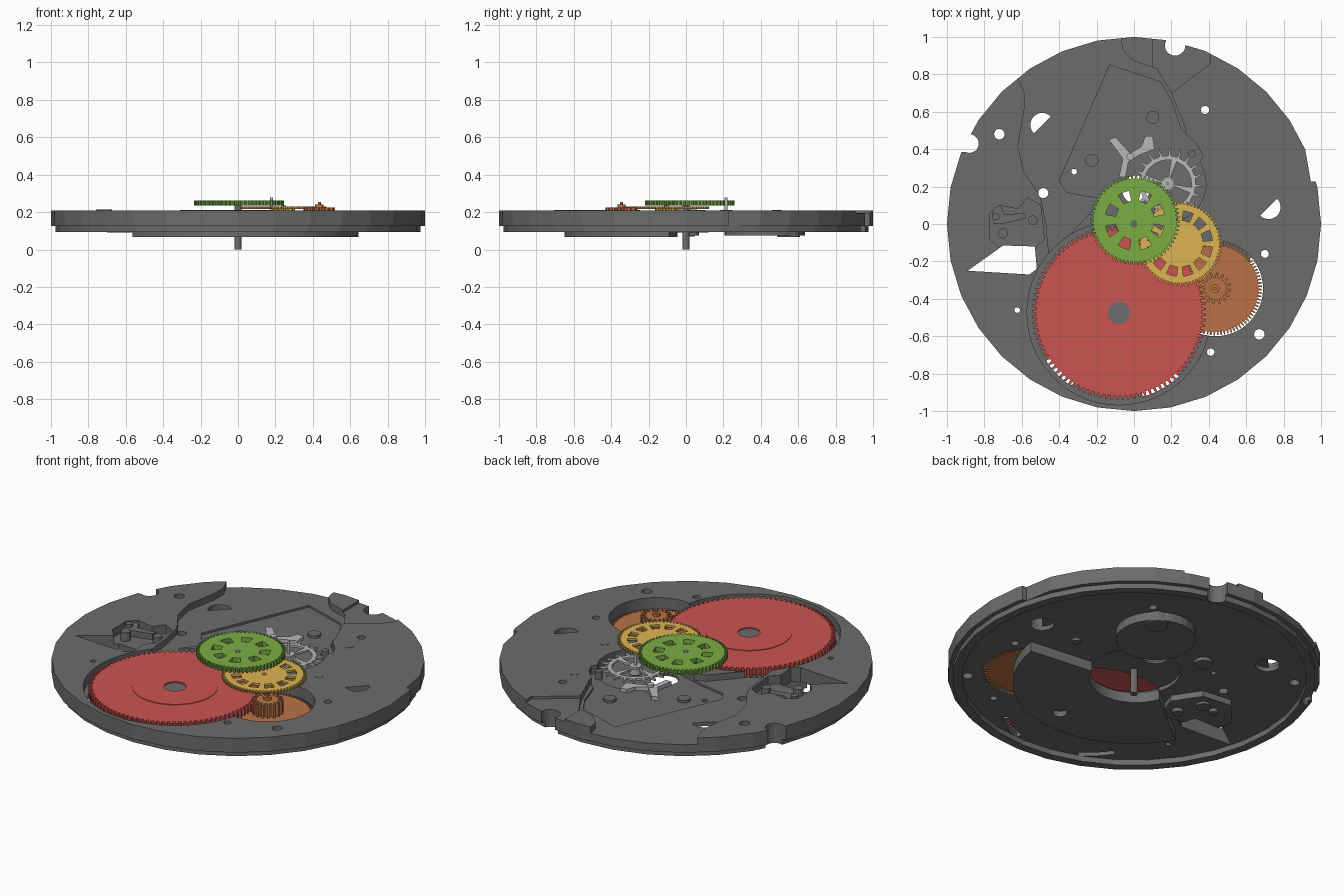
import bpy, bmesh
from math import cos, sin, pi, radians

if "Cube" in bpy.data.objects:
    bpy.data.objects.remove(bpy.data.objects["Cube"])

def mat(name, r, g, b):
    m = bpy.data.materials.new(name)
    m.diffuse_color = (r, g, b, 1)
    m.use_nodes = True
    m.node_tree.nodes["Principled BSDF"].inputs["Base Color"].default_value = m.diffuse_color
    return m

DARK = mat("dark_steel", .15, .15, .15)
LIGHT = mat("light_steel", .48, .48, .48)
RED = mat("red", .59, .09, .08)
ORANGE = mat("orange", .49, .17, .065)
YELLOW = mat("yellow", .72, .46, .085)
GREEN = mat("green", .20, .42, .06)

def prism(name, loops, z0, z1, m=None):
    """Extrude an outline (first loop) with optional holes from z0 to z1."""
    cu = bpy.data.curves.new(name, 'CURVE')
    cu.dimensions, cu.fill_mode, cu.extrude = '2D', 'BOTH', (z1 - z0) / 2
    for lp in loops:
        s = cu.splines.new('POLY')
        s.points.add(len(lp) - 1)
        for p, (x, y) in zip(s.points, lp):
            p.co = (x, y, 0, 1)
        s.use_cyclic_u = True
    tmp = bpy.data.objects.new(name, cu)
    bpy.context.collection.objects.link(tmp)
    bpy.context.view_layer.update()
    me = bpy.data.meshes.new_from_object(tmp.evaluated_get(bpy.context.evaluated_depsgraph_get()))
    bpy.data.objects.remove(tmp)
    bm = bmesh.new()
    bm.from_mesh(me)
    bmesh.ops.remove_doubles(bm, verts=bm.verts, dist=1e-5)
    bmesh.ops.translate(bm, verts=bm.verts, vec=(0, 0, (z0 + z1) / 2))
    bmesh.ops.recalc_face_normals(bm, faces=bm.faces)
    for f in bm.faces:
        f.smooth = False
    bm.to_mesh(me)
    bm.free()
    me.materials.clear()
    if m:
        me.materials.append(m)
    ob = bpy.data.objects.new(name, me)
    bpy.context.collection.objects.link(ob)
    return ob

def arc(x, y, r, a0=0, a1=360, n=32):
    k = n if a1 - a0 == 360 else n - 1
    return [(x + r * cos(radians(a0 + (a1 - a0) * i / k)),
             y + r * sin(radians(a0 + (a1 - a0) * i / k))) for i in range(n)]

def teeth(x, y, r, depth, n):
    pts = []
    for i in range(n):
        for f, rr in ((0, r - depth), (.4, r - depth), (.52, r), (.88, r)):
            a = 2 * pi * (i + f) / n
            pts.append((x + rr * cos(a), y + rr * sin(a)))
    return pts

def windows(x, y, r0, r1, n, fill, start=0):
    out = []
    for i in range(n):
        a = start + 360 * i / n
        h = 180 / n * fill
        out.append(arc(x, y, r1, a - h, a + h, 5) + arc(x, y, r0, a - h, a + h, 5)[::-1])
    return out

def disc(name, x, y, r, z0, z1, m=DARK, n=32):
    return prism(name, [arc(x, y, r, n=n)], z0, z1, m)

def cut(target, loop, z0, z1):
    c = prism("cutter", [loop], z0, z1, DARK)
    md = target.modifiers.new("cut", 'BOOLEAN')
    md.operation, md.solver, md.object = 'DIFFERENCE', 'EXACT', c
    bpy.context.view_layer.update()
    me = bpy.data.meshes.new_from_object(target.evaluated_get(bpy.context.evaluated_depsgraph_get()))
    target.modifiers.clear()
    target.data = me
    bpy.data.objects.remove(c)

RC, OC, YC, GC, EC = (-.08, -.475), (.435, -.345), (.245, -.105), (.005, .02), (.18, .215)

# main plate and lower rim
plate = disc("main_plate", 0, 0, 1, .125, .21)
rim = prism("lower_rim", [arc(0, 0, .975), arc(0, 0, .925)], .093, .126, DARK)

# edge notches
for ob in (plate, rim):
    cut(ob, arc(.22, .955, .055, n=20), 0, .4)
    cut(ob, [(.17, .96), (.17, 1.1), (.27, 1.1), (.27, .96)], 0, .4)
    cut(ob, arc(-.88, .43, .05, n=20), 0, .4)
    cut(ob, [(-.88, .385), (-1.1, .385), (-1.1, .475), (-.88, .475)], 0, .4)
    cut(ob, [(.91, .43), (.945, .228), (1.1, .22), (1.1, .43)], 0, .4)

# top pockets: lowered back sector, balance pocket, notch step, side lever pocket
cut(plate, [(-.68, .9), (-.62, .78), (-.585, .7), (-.585, .62), (-.62, .42), (-.59, .28), (-.5, .15),
            (-.47, 0), (-.455, -.16), (-.38, -.1), (-.2, .1), (.1, .2), (.28, .5), (.2, .7), (.12, .83),
            (0, .87), (-.06, .93), (-.09, 1.1), (-.6, 1.1)], .172, .4)
cut(plate, [(.1, .84), (.2, .7), (.41, .86), (.405, 1.1), (.1, 1.1)], .195, .4)
cut(plate, [(-.13, .85), (.14, .76), (.2, .66), (.25, .51), (.34, .42), (.37, .36), (.33, .3), (.25, .1),
            (0, .08), (-.2, .14), (-.36, .17), (-.4, .23)], .16, .4)
cut(plate, arc(*EC, .205), .156, .4)
cut(plate, [(-.77, .06), (-.72, .1), (-.62, .08), (-.57, .14), (-.5, .1), (-.48, -.08), (-.53, -.13),
            (-.72, -.13), (-.77, -.08)], .16, .4)
cut(plate, [(-.89, -.25), (-.7, -.115), (-.53, -.12), (-.52, -.24), (-.56, -.27)], 0, .4)

# wheel pockets
cut(plate, arc(*RC, .492, n=64), .152, .4)
cut(plate, arc(*OC, .255, n=48), 0, .4)
cut(plate, arc(*YC, .1), .154, .4)
cut(plate, arc(.01, .02, .245), 0, .147)
cut(plate, arc(*RC, .44, 50, 112, 12) + arc(0, 0, .24, 200, 325, 12), 0, .158)
for a0, a1 in ((212, 237), (286, 314)):
    cut(plate, arc(*RC, .466, a0, a1, 10) + arc(*RC, .43, a0, a1, 10)[::-1], 0, .16)

# through holes
for x, y, r in ((-.72, .48, .028), (.38, .61, .022), (.7, -.16, .021), (.67, -.59, .028), (.41, -.685, .02),
                (-.485, .165, .027), (-.32, .28, .015), (-.625, -.46, .015), (.01, .185, .075)):
    cut(plate, arc(x, y, r, n=20), 0, .4)
for x, y, a in ((-.49, .53, 135), (.72, .09, -45)):
    cut(plate, arc(x, y, .065, n=24), 0, .15)
    cut(plate, arc(x, y, .064, a - 90, a + 90, 14), 0, .4)

# studs and screws on the top
for i, (x, y, r, z) in enumerate(((.1, .57, .035, .175), (-.225, .34, .035, .175), (-.74, .04, .02, .213),
                                  (-.7, -.05, .027, .213), (-.54, .02, .025, .2), (.475, .08, .024, .212),
                                  (.31, .375, .02, .205), (.39, .485, .025, .212))):
    disc(f"stud_{i}", x, y, r, .14, z, DARK, 20)
prism("side_lever", [[(-.76, .09), (-.73, .12), (-.69, .05), (-.58, .06), (-.58, .03), (-.7, .0), (-.75, .0)]],
      .155, .195, DARK)

# underside: half-disc bridge, round cock, setting plate, pillars
bridge = prism("barrel_bridge", [arc(0, 0, .65, 210, 352, 32) + arc(.02, .04, .25, 200, 340, 20)[::-1]],
               .067, .128, DARK)
cut(bridge, arc(.1, -.5, .04, n=16), 0, .1)
disc("round_cock", .2, .42, .215, .075, .128)
prism("setting_plate", [[(-.7, -.02), (-.58, .12), (-.4, .1), (-.3, -.05), (-.35, -.2), (-.5, -.18),
                         (-.52, -.11), (-.68, -.11)]], .09, .128, DARK)
for i, (x, y, r, z) in enumerate(((-.39, -.1, .03, .067), (-.54, .02, .025, .07), (-.46, .03, .04, .075),
                                  (.47, .08, .025, .11), (-.2, .34, .05, .105), (.3, .55, .06, .067))):
    disc(f"pillar_{i}", x, y, r, z, .14, DARK, 20)
disc("centre_post", 0, 0, .02, 0, .262, DARK, 16)

# barrel wheel
prism("barrel_wheel", [teeth(*RC, .465, .022, 96), arc(*RC, .06)], .165, .209, RED)
prism("barrel_boss", [arc(*RC, .23, n=48), arc(*RC, .06)], .2, .212, RED)
disc("barrel_arbor", *RC, .06, .14, .205)

# orange wheel with tall pinion
prism("third_wheel", [teeth(*OC, .25, .02, 84)], .13, .148, ORANGE)
prism("third_pinion", [teeth(*OC, .085, .027, 16)], .14, .225, ORANGE)
disc("third_hub", *OC, .022, .22, .24, ORANGE, 16)
disc("third_pivot", *OC, .008, .2, .255, ORANGE, 12)

# yellow wheel
prism("middle_wheel", [teeth(*YC, .228, .017, 70)] + windows(*YC, .125, .175, 12, .62, 15), .217, .23, YELLOW)
prism("middle_pinion", [teeth(*YC, .06, .018, 12)], .157, .218, YELLOW)
disc("middle_pivot", *YC, .012, .15, .235, YELLOW, 12)

# green wheel
prism("centre_wheel", [teeth(*GC, .24, .018, 64)] + windows(*GC, .105, .16, 8, .5, 22.5), .236, .261, GREEN)

# escape wheel with pointed teeth, and the forked lever
star = []
for i in range(20):
    a = 18 * i
    star += arc(*EC, .15, a, a + 11, 3) + arc(*EC, .19, a + 14, a + 16, 2) + arc(*EC, .152, a + 16.5, a + 17.5, 2)
prism("escape_wheel", [star] + windows(*EC, .04, .128, 4, .84, 30), .19, .202, LIGHT)
disc("escape_hub", *EC, .034, .165, .212, LIGHT, 16)
disc("escape_pivot", *EC, .008, .15, .278, LIGHT, 12)
prism("forked_lever", [[(-.135, .45), (-.1, .465), (-.02, .38), (.04, .415), (.06, .47), (.1, .47), (.11, .4),
                        (.03, .37), (-.03, .33), (-.045, .25), (-.08, .25), (-.06, .35)]], .175, .197, LIGHT)
disc("lever_pivot", -.02, .36, .02, .15, .21, LIGHT, 16)
